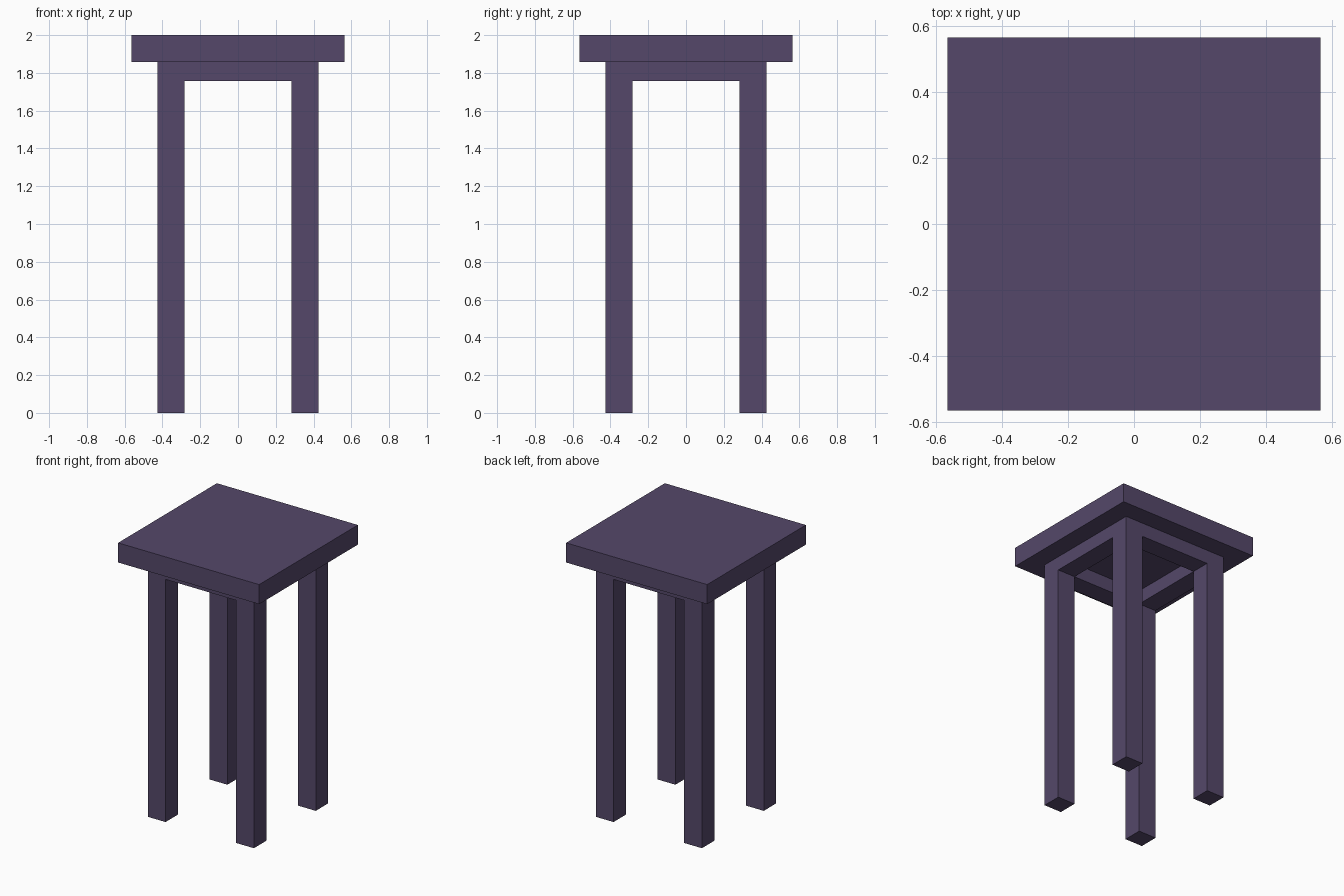
import bpy

if "Cube" in bpy.data.objects:
    bpy.data.objects.remove(bpy.data.objects["Cube"])

mat = bpy.data.materials.new("dark_purple")
mat.diffuse_color = (0.09, 0.064, 0.144, 1)
mat.use_nodes = True
mat.node_tree.nodes["Principled BSDF"].inputs["Base Color"].default_value = mat.diffuse_color


def box(name, lo, hi):
    bpy.ops.mesh.primitive_cube_add(size=1, location=[(a + b) / 2 for a, b in zip(lo, hi)])
    ob = bpy.context.object
    ob.name = name
    ob.scale = [b - a for a, b in zip(lo, hi)]
    bpy.ops.object.transform_apply(location=False, rotation=False, scale=True)
    ob.data.materials.append(mat)


TOP, OUT, INN = 0.565, 0.425, 0.283   # seat half width, leg outer and inner faces
SEAT_Z, RAIL_Z = 1.858, 1.757

# Seat
box("seat", (-TOP, -TOP, SEAT_Z), (TOP, TOP, 2))

# Legs
for ys, yn in ((-1, "front"), (1, "back")):
    for xs, xn in ((-1, "left"), (1, "right")):
        x, y = sorted((xs * INN, xs * OUT)), sorted((ys * INN, ys * OUT))
        box(f"{yn}_{xn}_leg", (x[0], y[0], 0), (x[1], y[1], SEAT_Z))

# Rails under the seat, flush with the legs
for s, yn, xn in ((-1, "front", "left"), (1, "back", "right")):
    a, b = sorted((s * INN, s * OUT))
    box(f"{yn}_rail", (-INN, a, RAIL_Z), (INN, b, SEAT_Z))
    box(f"{xn}_rail", (a, -INN, RAIL_Z), (b, INN, SEAT_Z))
